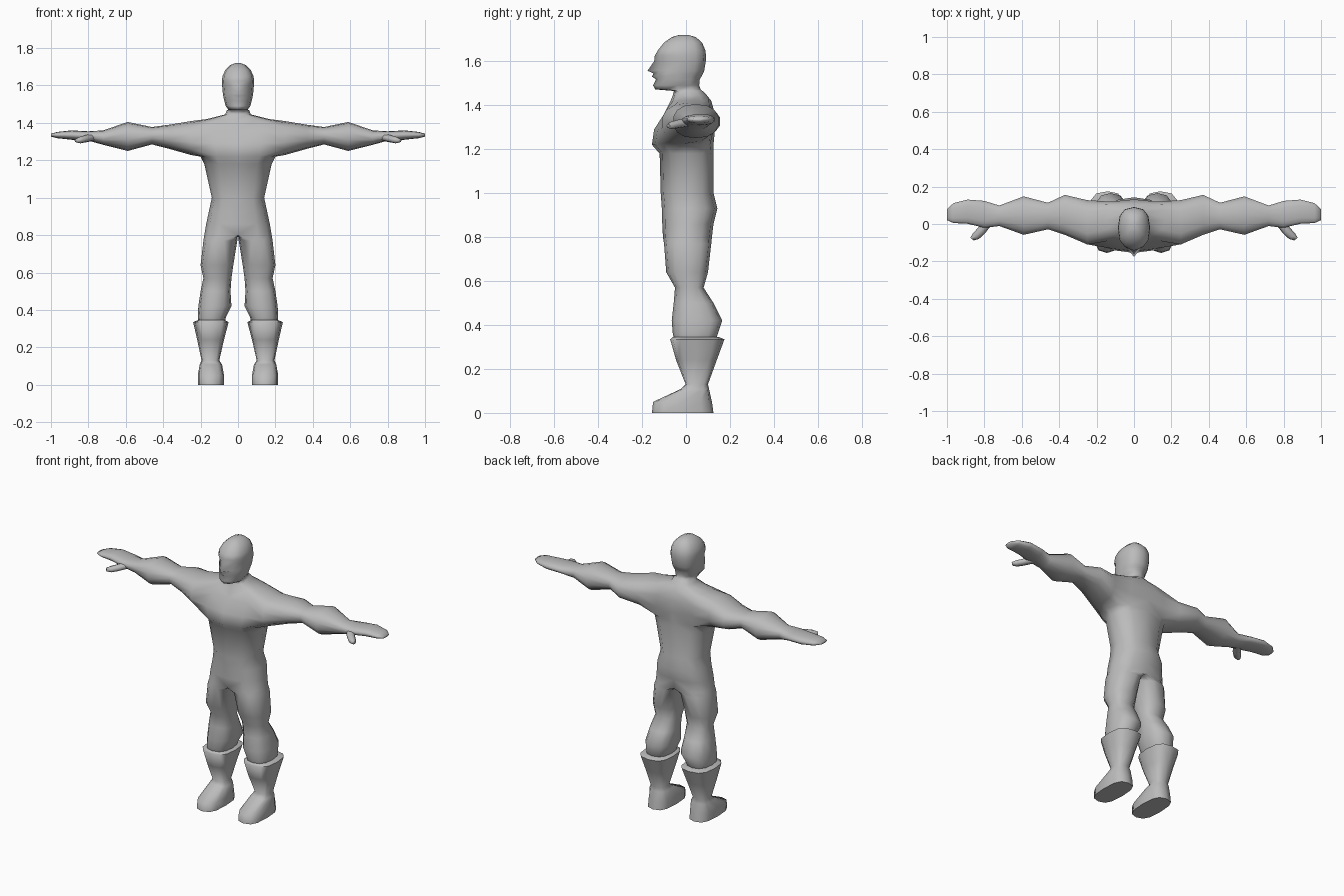
import bpy, bmesh, math
from mathutils import Vector

if "Cube" in bpy.data.objects:
    bpy.data.objects.remove(bpy.data.objects["Cube"])

grey = bpy.data.materials.new("plain_grey")
grey.diffuse_color = (0.5, 0.5, 0.5, 1)
grey.use_nodes = True
grey.node_tree.nodes["Principled BSDF"].inputs["Base Color"].default_value = grey.diffuse_color


def spow(v, p):
    return math.copysign(abs(v) ** p, v)


def upright_ring(bm, z, xin, cx, xout, yf, yb, nose=None, p=0.8):
    """12 points: front to back round the outside, then back round the inside."""
    mid, ry = (yf + yb) / 2, (yb - yf) / 2
    ring = []
    for i in range(12):
        t = math.radians(-90 + 30 * i)
        c = math.cos(t) if i not in (0, 6) else 0.0
        rx = xout - cx if i < 6 else cx - xin
        y = mid + ry * spow(math.sin(t), p)
        if i == 0 and nose is not None:
            y = nose
        ring.append(bm.verts.new((cx + rx * spow(c, p), y, z)))
    return ring


def bridge(bm, a, b, skip=()):
    n = len(a)
    for i in range(n):
        if i not in skip:
            bm.faces.new((a[i], a[(i + 1) % n], b[(i + 1) % n], b[i]))


def finish(bm, name, angle=75):
    """Open the centre plane, mirror to the other side and smooth."""
    inner = [f for f in bm.faces if all(abs(v.co.x) < 1e-5 for v in f.verts)]
    bmesh.ops.delete(bm, geom=inner, context='FACES')
    bmesh.ops.recalc_face_normals(bm, faces=bm.faces[:])
    me = bpy.data.meshes.new(name)
    bm.to_mesh(me)
    bm.free()
    ob = bpy.data.objects.new(name, me)
    bpy.context.collection.objects.link(ob)
    me.materials.append(grey)
    mod = ob.modifiers.new("mirror", 'MIRROR')
    mod.use_clip = True
    mod.merge_threshold = 0.0005
    bpy.ops.object.select_all(action='DESELECT')
    ob.select_set(True)
    bpy.context.view_layer.objects.active = ob
    bpy.ops.object.modifier_apply(modifier="mirror")
    bpy.ops.object.shade_smooth_by_angle(angle=math.radians(angle))
    return ob


# Legs: z, inner x, centre x, outer x, front y, back y
LEG = [(.28, .08, .14, .20, -.04, .12), (.36, .065, .14, .215, -.06, .145),
       (.42, .035, .125, .212, -.065, .165), (.50, .04, .12, .20, -.056, .125),
       (.57, .035, .11, .185, -.05, .08), (.64, .025, .11, .20, -.09, .10),
       (.77, .004, .075, .185, -.10, .115)]
# Trunk: z, half width, front y, back y
TRUNK = [(.80, .18, -.105, .118), (.86, .17, -.108, .125), (.93, .155, -.11, .143),
         (1.0, .14, -.115, .125), (1.18, .18, -.12, .126)]
CHEST = [(1.22, .20, -.155, .125), (1.29, .22, -.145, .132),
         (1.36, .21, -.10, .132), (1.42, .17, -.07, .115)]
# Neck and head: the same, plus the y of the middle of the face
HEAD = [(1.445, .068, -.06, .095, -.06), (1.465, .062, -.055, .075, -.055),
        (1.472, .052, -.135, .066, -.14), (1.49, .066, -.142, .06, -.15),
        (1.517, .073, -.132, .062, -.136), (1.53, .076, -.138, .07, -.155),
        (1.545, .079, -.135, .078, -.148), (1.557, .081, -.132, .083, -.175),
        (1.60, .085, -.122, .09, -.145), (1.625, .086, -.134, .091, -.142),
        (1.65, .083, -.126, .088, -.128), (1.685, .067, -.10, .073, -.10),
        (1.71, .04, -.065, .045, -.065), (1.72, .014, -.03, .01, -.03)]
# Arms: x, front y, back y, bottom z, top z
ARM = [(.25, -.112, .13, 1.228, 1.41), (.37, -.06, .158, 1.262, 1.39),
       (.46, -.03, .115, 1.285, 1.378), (.59, -.06, .15, 1.25, 1.405),
       (.72, -.012, .10, 1.283, 1.36), (.80, -.022, .125, 1.305, 1.355),
       (.89, 0, .132, 1.31, 1.36), (.965, .004, .113, 1.318, 1.352),
       (1.0, .02, .08, 1.327, 1.342)]

# Body: legs, trunk, neck and head in one skin
bm = bmesh.new()
rings = [upright_ring(bm, *r) for r in LEG]
rings += [upright_ring(bm, z, 0, 0, w, f, b) for z, w, f, b in TRUNK]
first = len(rings)
rings += [upright_ring(bm, z, 0, 0, w, f, b) for z, w, f, b in CHEST]
rings += [upright_ring(bm, z, 0, 0, w, f, b, n) for z, w, f, b, n in HEAD]
for k in range(len(rings) - 1):
    shoulder = first <= k < first + 3
    bridge(bm, rings[k], rings[k + 1], skip=(1, 2, 3, 4) if shoulder else ())
bm.faces.new(rings[0])
bm.faces.new(rings[-1])

# Arms grow out of the shoulder opening
low, m1, m2, top = rings[first:first + 4]
loop = low[1:6] + [m1[5], m2[5]] + top[5:0:-1] + [m2[1], m1[1]]
for x, yf, yb, zb, zt in ARM:
    ring = []
    for k in range(14):
        a = -math.pi / 2 + (k - 2) * math.tau / 14
        ring.append(bm.verts.new((x, (yf + yb) / 2 + (yb - yf) / 2 * spow(math.cos(a), .85),
                                  (zb + zt) / 2 + (zt - zb) / 2 * spow(math.sin(a), .9))))
    bridge(bm, loop, ring)
    loop = ring
bm.faces.new(loop)
finish(bm, "body", 120)

# Boots with a flared cuff
BOOT = [(0, .075, .145, .215, -.155, .125), (.05, .075, .145, .215, -.15, .118),
        (.108, .085, .148, .205, -.025, .105), (.13, .10, .148, .195, -.002, .10),
        (.24, .075, .142, .218, -.045, .14), (.335, .05, .14, .24, -.072, .175),
        (.345, .068, .14, .215, -.06, .15)]
bm = bmesh.new()
rings = [upright_ring(bm, *r, p=.7) for r in BOOT]
for a, b in zip(rings, rings[1:]):
    bridge(bm, a, b)
bm.faces.new(rings[0])
bm.faces.new(rings[-1])
finish(bm, "boots", 70)

# Thumbs
bm = bmesh.new()
path = [((.775, .02, 1.325), .026), ((.815, -.035, 1.315), .024),
        ((.845, -.065, 1.308), .022), ((.865, -.08, 1.305), .012)]
along = (Vector(path[-1][0]) - Vector(path[0][0])).normalized()
side = along.cross(Vector((0, 0, 1))).normalized()
up = side.cross(along)
rings = []
for co, r in path:
    rings.append([bm.verts.new(Vector(co) + r * (side * math.cos(a) + .8 * up * math.sin(a)))
                  for a in (i * math.tau / 8 for i in range(8))])
for a, b in zip(rings, rings[1:]):
    bridge(bm, a, b)
bm.faces.new(rings[0])
bm.faces.new(rings[-1])
finish(bm, "thumbs")
